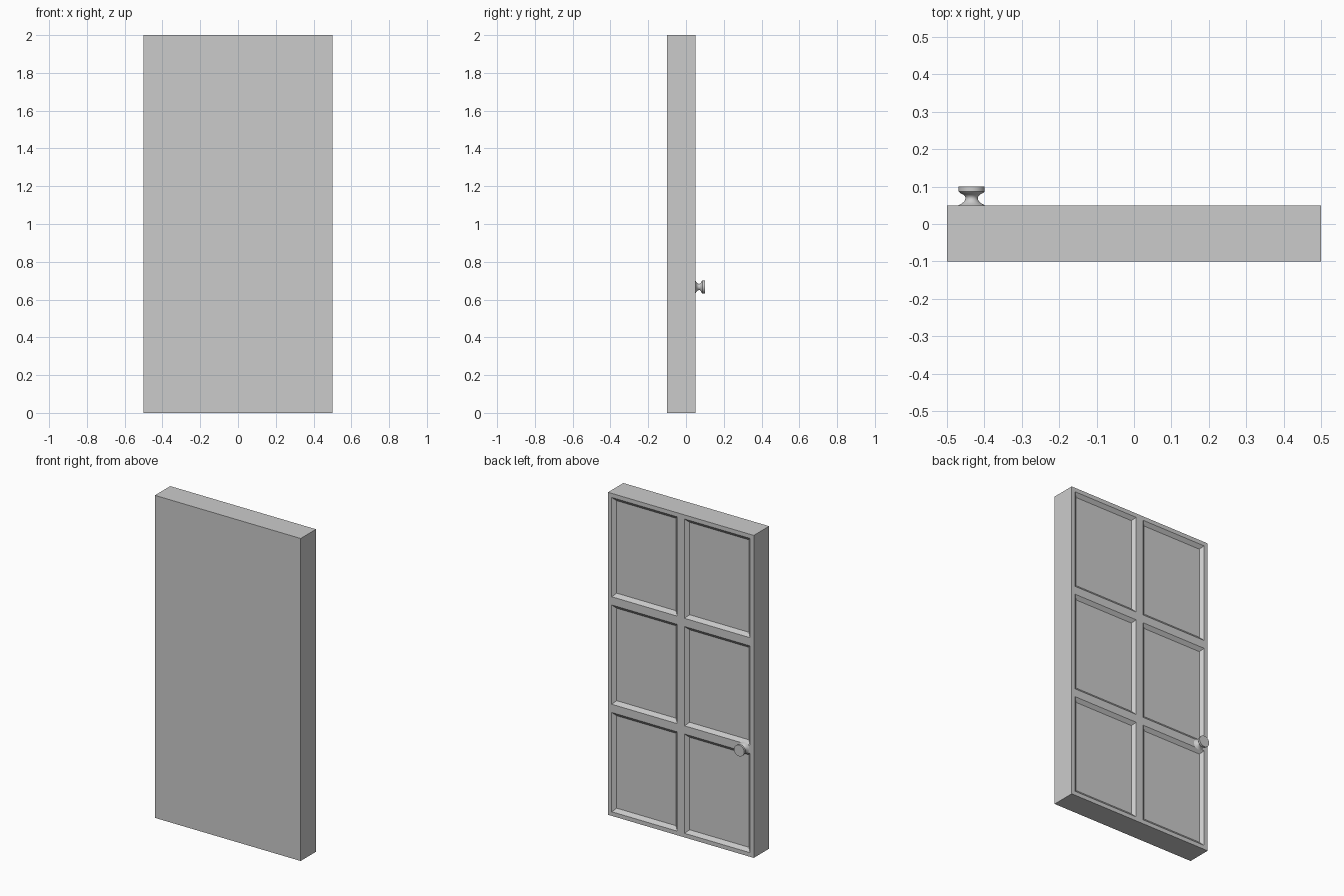
import bpy, bmesh, math
from mathutils import Vector

if "Cube" in bpy.data.objects:
    bpy.data.objects.remove(bpy.data.objects["Cube"])

W, H = 1.0, 2.0
FRONT, BACK = -0.1, 0.05


def make_object(name, bm):
    bmesh.ops.recalc_face_normals(bm, faces=bm.faces[:])
    mesh = bpy.data.meshes.new(name)
    bm.to_mesh(mesh)
    bm.free()
    ob = bpy.data.objects.new(name, mesh)
    bpy.context.collection.objects.link(ob)
    return ob


# Door slab: box divided into 2 x 3 cells, each back cell sunk with sloped edges
bm = bmesh.new()
bmesh.ops.create_cube(bm, size=1.0)
for v in bm.verts:
    v.co = Vector((v.co.x * W, BACK if v.co.y > 0 else FRONT, (v.co.z + 0.5) * H))
cuts = [((0, 0, 0), (1, 0, 0))] + [((0, 0, H * i / 3), (0, 0, 1)) for i in (1, 2)]
for co, no in cuts:
    bmesh.ops.bisect_plane(bm, geom=bm.verts[:] + bm.edges[:] + bm.faces[:],
                           plane_co=co, plane_no=no)
bm.normal_update()
panels = [f for f in bm.faces if f.normal.y > 0.9]
bmesh.ops.inset_individual(bm, faces=panels, thickness=0.036)
bmesh.ops.inset_individual(bm, faces=panels, thickness=0.03)
for v in {v for f in panels for v in f.verts}:
    v.co.y = BACK - 0.018
make_object("door_panel", bm)

# Door knob: waisted profile (radius, distance from the door) turned about y
profile = [(0, 0), (0.035, 0), (0.026, 0.005), (0.019, 0.011), (0.0165, 0.018),
           (0.0175, 0.024), (0.023, 0.029), (0.031, 0.033), (0.035, 0.037),
           (0.035, 0.05), (0, 0.05)]
bm = bmesh.new()
verts = [bm.verts.new((r, y, 0)) for r, y in profile]
edges = [bm.edges.new(p) for p in zip(verts, verts[1:])]
bmesh.ops.spin(bm, geom=verts + edges, cent=(0, 0, 0), axis=(0, 1, 0),
               angle=math.tau, steps=32, use_merge=False)
bmesh.ops.remove_doubles(bm, verts=bm.verts[:], dist=0.0001)
knob = make_object("door_knob", bm)
knob.location = (-0.434, BACK, H / 3)
bpy.context.view_layer.objects.active = knob
knob.select_set(True)
bpy.ops.object.shade_smooth_by_angle(angle=math.radians(40))
